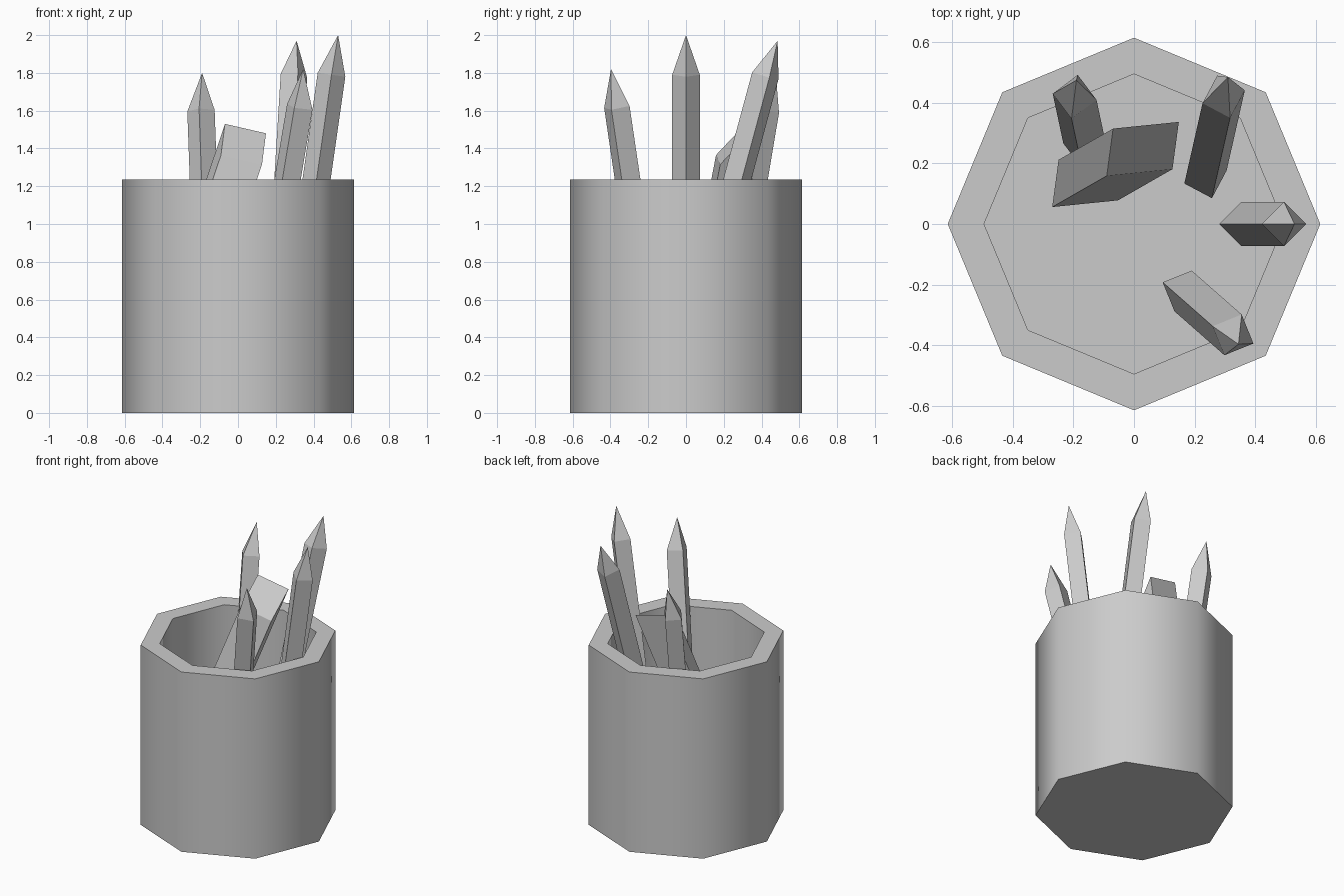
import bpy, bmesh, math
from mathutils import Vector

if "Cube" in bpy.data.objects:
    bpy.data.objects.remove(bpy.data.objects["Cube"])


def make_object(name, bm):
    bmesh.ops.recalc_face_normals(bm, faces=bm.faces)
    mesh = bpy.data.meshes.new(name)
    bm.to_mesh(mesh)
    bm.free()
    obj = bpy.data.objects.new(name, mesh)
    bpy.context.collection.objects.link(obj)
    return obj


def bridge(bm, a, b):
    n = len(a)
    for i in range(n):
        j = (i + 1) % n
        bm.faces.new((a[i], a[j], b[j], b[i]))


# Octagonal cup: outer wall, rim, inner wall and floor as (radius, z) rings
bm = bmesh.new()
rings = []
for r, z in [(0.615, 0), (0.615, 1.235), (0.495, 1.235), (0.495, 0.12)]:
    rings.append([bm.verts.new((r * math.cos(i * math.pi / 4),
                                r * math.sin(i * math.pi / 4), z)) for i in range(8)])
for a, b in zip(rings, rings[1:]):
    bridge(bm, a, b)
bm.faces.new(rings[0])
bm.faces.new(rings[-1])
cup = make_object("cup", bm)
bpy.context.view_layer.objects.active = cup
cup.select_set(True)
bpy.ops.object.shade_smooth_by_angle(angle=math.radians(50))
cup.select_set(False)


# Four-sided pencil: slanted shaft ending in a pointed tip
def pencil(name, shoulder, lean, tip, turn, radius=0.073):
    top = Vector(shoulder)
    axis = Vector((lean[0], lean[1], 0.98))
    bm = bmesh.new()
    ends = []
    for centre in (top - axis, top):
        ring = []
        for i in range(4):
            a = math.radians(turn + 90 * i)
            off = Vector((math.cos(a), math.sin(a), 0)) * radius
            off.z = -(off.x * axis.x + off.y * axis.y) / axis.z
            ring.append(bm.verts.new(centre + off))
        ends.append(ring)
    bridge(bm, *ends)
    bm.faces.new(ends[0])
    point = bm.verts.new(tip)
    for i in range(4):
        bm.faces.new((ends[1][i], ends[1][(i + 1) % 4], point))
    return make_object(name, bm)


pencil("pencil_right", (0.495, 0, 1.79), (0.14, 0), (0.53, 0, 2.0), 0)
pencil("pencil_back_right", (0.296, 0.42, 1.785), (0.06, 0.265), (0.31, 0.485, 1.97), 17)
pencil("pencil_front_right", (0.327, -0.366, 1.62), (0.165, -0.145), (0.345, -0.397, 1.82), 67)
pencil("pencil_back_left", (-0.196, 0.42, 1.60), (-0.035, 0.164), (-0.19, 0.475, 1.80), 82)

# Slanted eraser block: a cube sheared along three edge vectors
origin = Vector((-0.27, 0.056, 0.83))
width = Vector((0.217, 0.022, -0.05))
depth = Vector((0.021, 0.156, 0.165))
length = Vector((0.18, 0.103, 0.535))
bm = bmesh.new()
bmesh.ops.create_cube(bm, size=1)
for v in bm.verts:
    c = v.co + Vector((0.5, 0.5, 0.5))
    v.co = origin + width * c.x + depth * c.y + length * c.z
make_object("eraser", bm)
